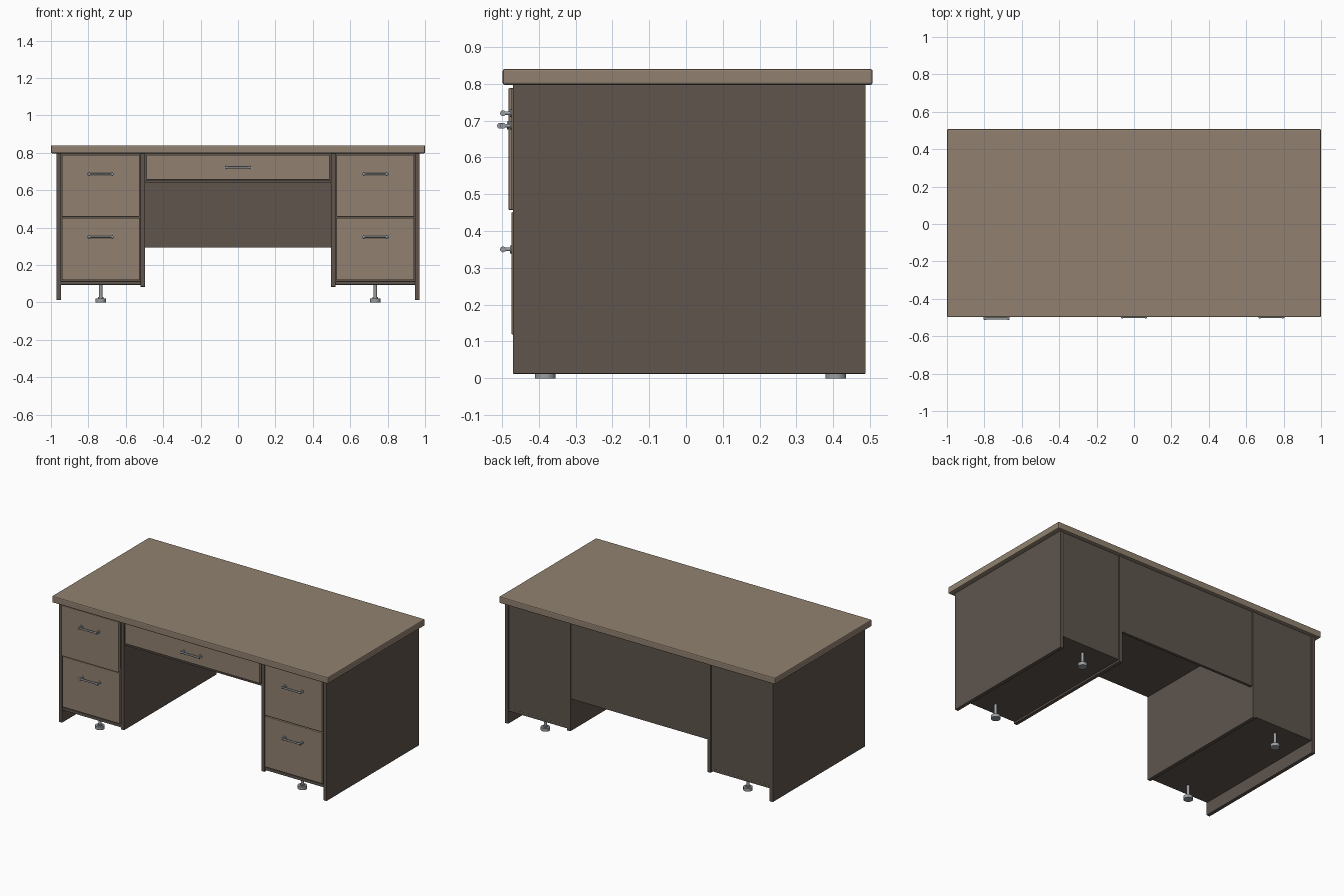
import bpy, bmesh, math
from mathutils import Matrix, Vector

if "Cube" in bpy.data.objects:
    bpy.data.objects.remove(bpy.data.objects["Cube"])


def material(name, rgb):
    m = bpy.data.materials.new(name)
    m.diffuse_color = (*rgb, 1)
    m.use_nodes = True
    m.node_tree.nodes["Principled BSDF"].inputs["Base Color"].default_value = m.diffuse_color
    return m


WOOD = material("light_wood", (0.285, 0.222, 0.162))
PANEL = material("dark_panel", (0.112, 0.090, 0.073))
METAL = material("brushed_metal", (0.33, 0.34, 0.36))


def finish(name, bm, mat):
    me = bpy.data.meshes.new(name)
    bm.to_mesh(me)
    bm.free()
    me.materials.append(mat)
    ob = bpy.data.objects.new(name, me)
    bpy.context.collection.objects.link(ob)
    return ob


def box(name, x, y, z, mat, bevel=0.002):
    """Board spanning the given (min, max) ranges, with a slight edge bevel."""
    bm = bmesh.new()
    size = [r[1] - r[0] for r in (x, y, z)]
    mid = [(r[0] + r[1]) / 2 for r in (x, y, z)]
    bmesh.ops.create_cube(bm, size=1, matrix=Matrix.Translation(mid) @ Matrix.Diagonal((*size, 1)))
    ob = finish(name, bm, mat)
    mod = ob.modifiers.new("edge_bevel", 'BEVEL')
    mod.width = bevel
    mod.segments = 2
    return ob


def rod(bm, a, b, r, sides=16):
    """Add a capped cylinder from point a to point b."""
    a, b = Vector(a), Vector(b)
    d = b - a
    rot = Vector((0, 0, 1)).rotation_difference(d).to_matrix().to_4x4()
    bmesh.ops.create_cone(bm, cap_ends=True, segments=sides, radius1=r, radius2=r,
                          depth=d.length, matrix=Matrix.Translation((a + b) / 2) @ rot)


def smooth(ob):
    bpy.ops.object.select_all(action='DESELECT')
    ob.select_set(True)
    bpy.context.view_layer.objects.active = ob
    bpy.ops.object.shade_smooth_by_angle(angle=math.radians(35))


def handle(name, x, z, face):
    """Bar pull standing off a drawer face on two posts."""
    bm = bmesh.new()
    bar = face - 0.023
    rod(bm, (x - 0.07, bar, z), (x + 0.07, bar, z), 0.0055)
    for s in (-1, 1):
        px = x + s * 0.062
        rod(bm, (px, face + 0.002, z), (px, face - 0.004, z), 0.011)    # rosette
        rod(bm, (px, face, z), (px, bar, z), 0.005)                     # post
        rod(bm, (px - 0.004, bar, z), (px + 0.004, bar, z), 0.008)      # collar
    smooth(finish(name, bm, METAL))


def drawer(name, x, z, handle_z, face=-0.474):
    box(name + "_front", x, (face, face + 0.022), z, WOOD, 0.003)
    # shallow tray behind the front
    box(name + "_tray", (x[0] + 0.015, x[1] - 0.015), (face + 0.022, 0.40),
        (z[0] + 0.015, z[1] - 0.03), PANEL)
    handle(name + "_handle", (x[0] + x[1]) / 2, handle_z, face)


FRONT, BACK, UNDER = -0.47, 0.488, 0.797

# Desk top
box("desk_top", (-1, 1), (-0.498, 0.507), (UNDER, 0.84), WOOD, 0.006)

# Pedestals, mirrored left and right
for s, side in ((-1, "left"), (1, "right")):
    def span(a, b):
        return tuple(sorted((s * a, s * b)))

    box(side + "_outer_panel", span(0.947, 0.971), (FRONT, BACK), (0.012, UNDER), PANEL)
    box(side + "_inner_panel", span(0.497, 0.521), (FRONT, BACK), (0.083, UNDER), PANEL)
    box(side + "_pedestal_floor", span(0.521, 0.947), (FRONT + 0.004, BACK - 0.004), (0.094, 0.113), PANEL)
    box(side + "_pedestal_back", span(0.521, 0.947), (BACK - 0.024, BACK - 0.005), (0.094, UNDER), PANEL)

    # the left upper drawer stands slightly open
    drawer(side + "_upper_drawer", span(0.527, 0.942), (0.457, 0.788), 0.686,
           -0.482 if s < 0 else -0.474)
    drawer(side + "_lower_drawer", span(0.527, 0.942), (0.119, 0.451), 0.35)

    # Levelling feet
    for y, end in ((-0.382, "front"), (0.407, "rear")):
        bm = bmesh.new()
        rod(bm, (s * 0.734, y, 0), (s * 0.734, y, 0.021), 0.028, 24)
        rod(bm, (s * 0.734, y, 0.021), (s * 0.734, y, 0.028), 0.015)
        rod(bm, (s * 0.734, y, 0.02), (s * 0.734, y, 0.096), 0.009)
        smooth(finish(f"{side}_{end}_foot", bm, METAL))

# Knee space: modesty panel, drawer shelf and centre drawer
box("modesty_panel", (-0.497, 0.497), (BACK - 0.024, BACK - 0.005), (0.294, UNDER), PANEL)
box("drawer_shelf", (-0.497, 0.497), (FRONT + 0.002, BACK - 0.024), (0.640, 0.651), PANEL)
drawer("centre_drawer", (-0.489, 0.489), (0.655, 0.788), 0.72)
